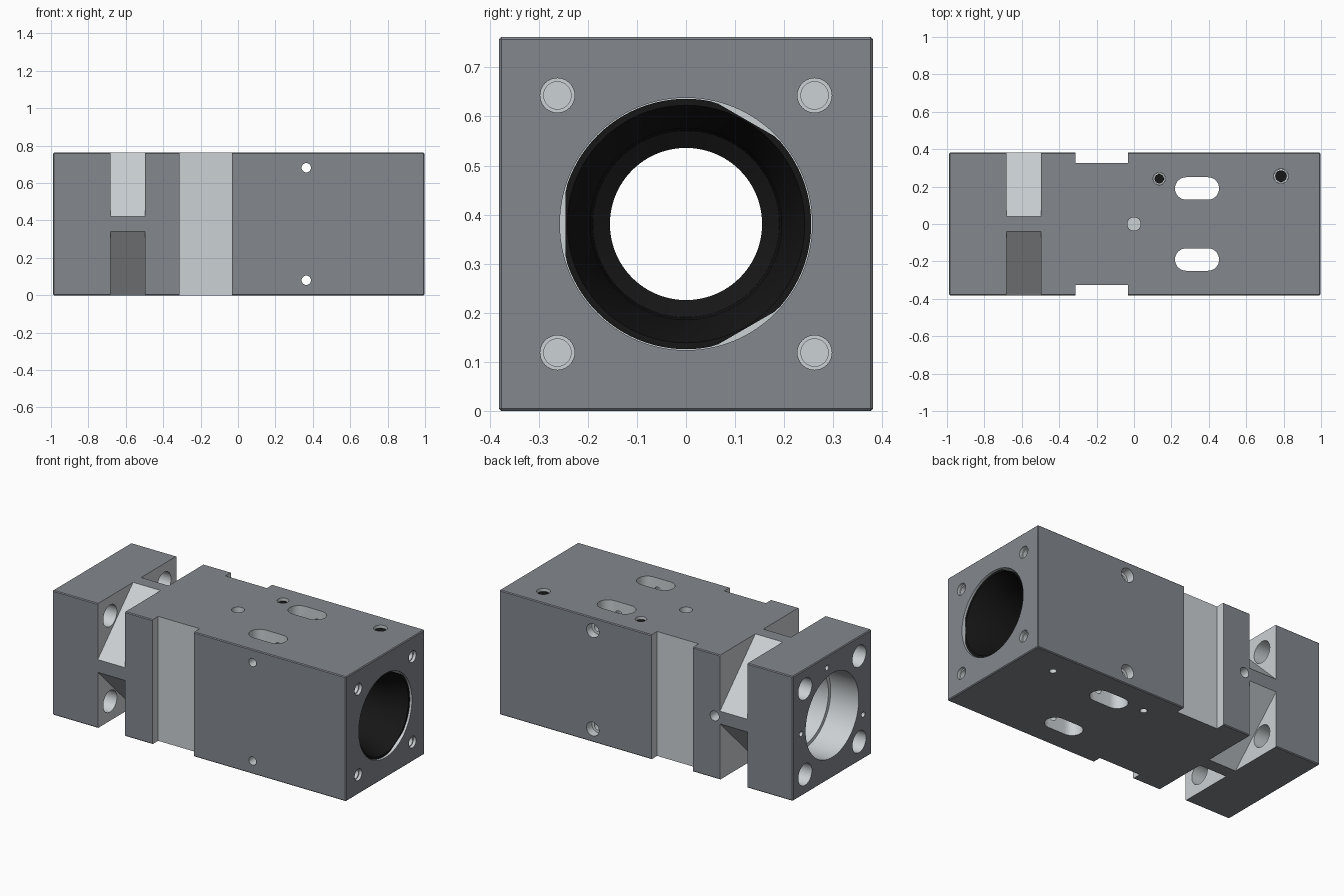
import bpy, bmesh
from math import sin, cos, pi, radians
from mathutils import Vector, Matrix

if "Cube" in bpy.data.objects:
    bpy.data.objects.remove(bpy.data.objects["Cube"])

H = 0.381            # half width and half height of the square block
X0, X1 = -0.99, 0.998


def make(name, bm):
    bmesh.ops.recalc_face_normals(bm, faces=bm.faces)
    me = bpy.data.meshes.new(name)
    bm.to_mesh(me)
    bm.free()
    ob = bpy.data.objects.new(name, me)
    bpy.context.collection.objects.link(ob)
    return ob


def material(name, *rgb):
    m = bpy.data.materials.new(name)
    m.diffuse_color = (*rgb, 1)
    m.use_nodes = True
    m.node_tree.nodes["Principled BSDF"].inputs["Base Color"].default_value = m.diffuse_color
    return m


def box(name, lo, hi, bevel=0):
    bm = bmesh.new()
    lo, hi = Vector(lo), Vector(hi)
    bmesh.ops.create_cube(bm, size=1, matrix=Matrix.Translation((lo + hi) / 2)
                          @ Matrix.Diagonal((*(hi - lo), 1)))
    if bevel:
        bmesh.ops.bevel(bm, geom=bm.edges[:], offset=bevel, segments=1, affect='EDGES')
    return make(name, bm)


def prism(name, pts, axis, lo, hi):
    """Outline in the two other axes, extruded along axis from lo to hi."""
    def place(u, v, w):
        return {'x': (w, u, v), 'y': (u, w, v), 'z': (u, v, w)}[axis]
    bm = bmesh.new()
    a = [bm.verts.new(place(u, v, lo)) for u, v in pts]
    b = [bm.verts.new(place(u, v, hi)) for u, v in pts]
    bm.faces.new(a)
    bm.faces.new(b)
    n = len(pts)
    for i in range(n):
        j = (i + 1) % n
        bm.faces.new((a[i], a[j], b[j], b[i]))
    return make(name, bm)


def rod(axis, u, v, r, lo, hi, n=32, name="cutter"):
    pts = [(u + r * cos(2 * pi * i / n), v + r * sin(2 * pi * i / n)) for i in range(n)]
    return prism(name, pts, axis, lo, hi)


def cut(target, cutter):
    cutter.hide_render = True
    m = target.modifiers.new("cut", 'BOOLEAN')
    m.operation = 'DIFFERENCE'
    m.solver = 'EXACT'
    m.object = cutter
    bpy.context.view_layer.objects.active = target
    bpy.ops.object.modifier_apply(modifier=m.name)
    bpy.data.objects.remove(cutter)


def smooth(ob):
    bpy.ops.object.select_all(action='DESELECT')
    ob.select_set(True)
    bpy.context.view_layer.objects.active = ob
    bpy.ops.object.shade_smooth_by_angle(angle=radians(25))


# Square housing block
body = box("housing", (X0, -H, 0), (X1, H, 2 * H), 0.005)

# Corner notches behind the flange, and shallow grooves on both sides
for sy in (-1, 1):
    for sz in (-1, 1):
        tri = [(-0.06, 0.48), (0.48, -0.06), (0.48, 0.48)]
        cut(body, prism("notch", [(sy * y, H + sz * z) for y, z in tri], 'x', -0.683, -0.497))
    cut(body, box("groove", (-0.313, min(sy * 0.325, sy * 0.5), -0.1),
                  (-0.032, max(sy * 0.325, sy * 0.5), 1)))

# Stepped main bore
cut(body, rod('x', 0, H, 0.235, -1.2, 1.2, 96))
cut(body, rod('x', 0, H, 0.257, -1.2, -0.80, 96))
cut(body, rod('x', 0, H, 0.257, 0.0, 1.2, 96))

# Flange bolt holes and threaded holes in the right end
for sy in (-1, 1):
    for sz in (-1, 1):
        y, z = sy * 0.262, H + sz * 0.262
        cut(body, rod('x', y, z, 0.066, -1.2, -0.6))
        cut(body, rod('x', y, z, 0.035, 0.980, 1.2))
        cut(body, rod('x', y, z, 0.028, 0.85, 1.2))

# Small holes in the flange end
for y, z in ((0.05, 0.31), (-0.30, -0.11), (0.30, 0.0)):
    cut(body, rod('x', y, H + z, 0.016, -1.2, -0.9, 20))

# Cross holes with counterbores at the back
for z in (0.08, 0.682):
    cut(body, rod('y', 0.365, z, 0.025, -0.6, 0.6))
    cut(body, rod('y', 0.365, z, 0.042, 0.33, 0.6))
cut(body, rod('y', -0.46, H, 0.03, 0.31, 0.6))

# Oblong windows through top and bottom
for y in (-0.19, 0.19):
    slot = []
    for i in range(34):
        end = 1 if i < 17 else -1
        a = -pi / 2 + pi * (i if i < 17 else i - 1) / 16
        slot.append((0.337 + end * 0.058 + 0.06 * cos(a), y + 0.06 * sin(a)))
    cut(body, prism("window", slot, 'z', -0.2, 1))

# Top holes
cut(body, rod('z', 0, 0, 0.036, 0.68, 1))
screws = ((0.135, 0.242, 0.033), (0.786, 0.256, 0.039))
for x, y, r in screws:
    cut(body, rod('z', x, y, r, 0.55, 1))
    cut(body, rod('z', x - 0.02, y - 0.025, 0.02, -0.2, 0.2, 24))
smooth(body)

# Dark coated outside, paler metal on every machined surface
body.data.materials.clear()
body.data.materials.append(material("coated_grey", 0.228, 0.242, 0.270))
pale = material("machined_grey", 0.60, 0.635, 0.655)
body.data.materials.append(pale)
planes = [(0, X0), (0, X1), (1, -H), (1, H), (2, 0), (2, 2 * H)]
for f in body.data.polygons:
    pts = [body.data.vertices[i].co for i in f.vertices]
    outer = any(all(abs(p[k] - d) < 0.006 for p in pts) for k, d in planes)
    f.material_index = 0 if outer else 1

black = material("black", 0.008, 0.008, 0.008)

# Black set screws, each in a pale ring, in the two top holes
for i, (x, y, r) in enumerate(screws):
    for name, rr, top, mat in (("screw_ring", r - 0.001, 0.735, pale),
                               ("set_screw", r - 0.008, 0.748, black)):
        s = rod('z', x, y, rr, 0.56, top, name=f"{name}_{i + 1}")
        s.data.materials.append(mat)
        smooth(s)

# Black bearing sleeve with three flats on its outside, turned around x
N = 96
profile = [(0.50, 0.255), (0.985, 0.255), (0.985, 0.242), (0.965, 0.235), (0.86, 0.195),
           (0.70, 0.190), (0.68, 0.155), (0.50, 0.155)]
bm = bmesh.new()
rings = []
for x, r in profile:
    ring = []
    for i in range(N):
        a = 2 * pi * i / N
        off = a % (2 * pi / 3) - pi / 3   # angle from the nearest flat
        rr = min(r, 0.245 / cos(off)) if r > 0.25 else r
        ring.append(bm.verts.new((x, rr * cos(a), H + rr * sin(a))))
    rings.append(ring)
for k in range(len(rings)):
    p, q = rings[k], rings[(k + 1) % len(rings)]
    for i in range(N):
        j = (i + 1) % N
        bm.faces.new((p[i], p[j], q[j], q[i]))
sleeve = make("bearing_sleeve", bm)
sleeve.data.materials.append(black)
smooth(sleeve)
